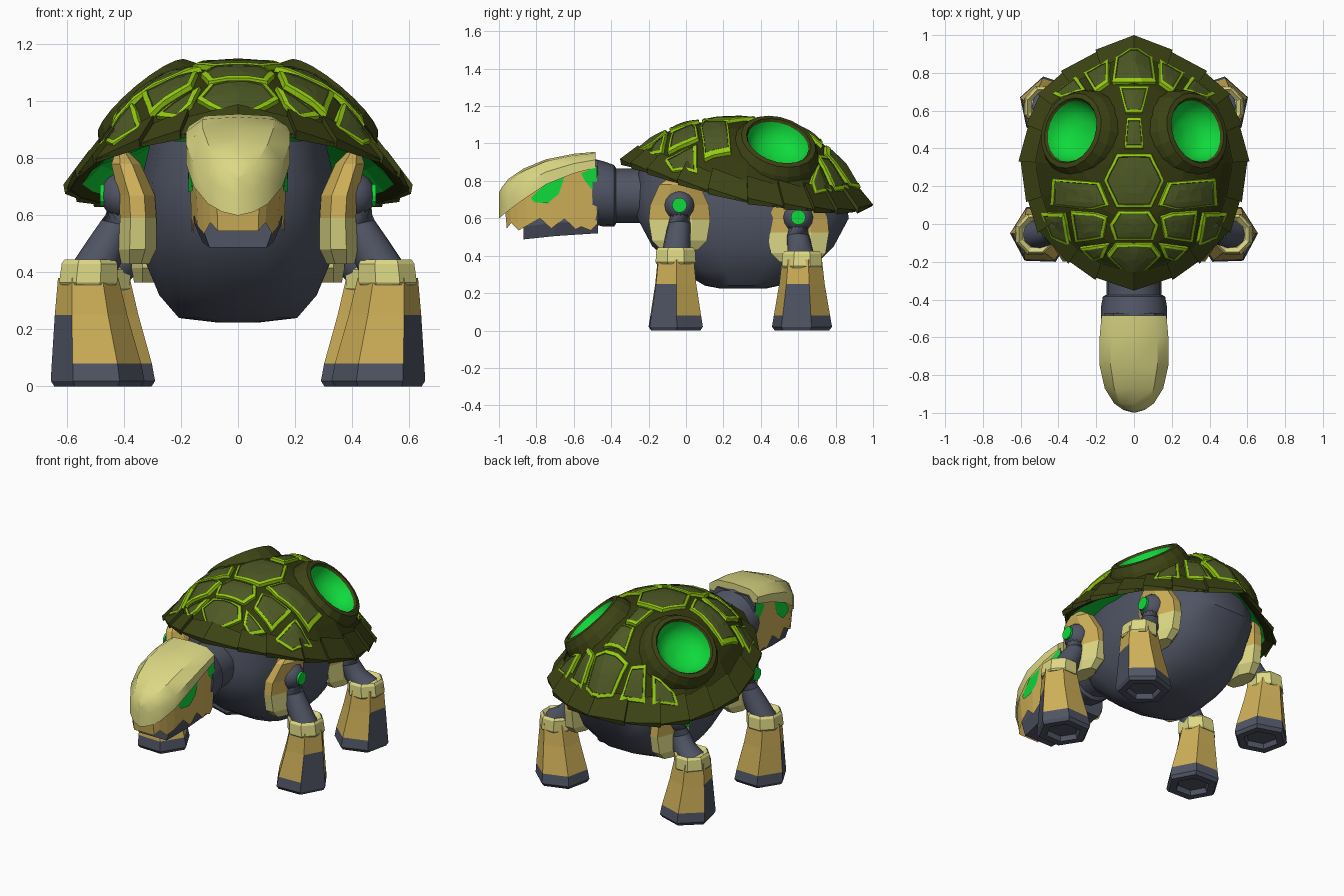
import bpy, bmesh, math
from math import sin, cos, pi, radians
from mathutils import Vector
from mathutils.bvhtree import BVHTree

if "Cube" in bpy.data.objects:
    bpy.data.objects.remove(bpy.data.objects["Cube"])


def material(name, r, g, b):
    m = bpy.data.materials.new(name)
    m.use_nodes = True
    m.diffuse_color = (r, g, b, 1)
    m.node_tree.nodes["Principled BSDF"].inputs["Base Color"].default_value = (r, g, b, 1)
    return m


DARK = material("dark_olive", .034, .041, .005)
RIM = material("rim_olive", .046, .056, .007)
OLIVE = material("plate_olive", .075, .1, .018)
LIME = material("lime", .3, .6, .005)
GREEN = material("bright_green", .005, .7, .045)
GRAY = material("slate_gray", .08, .09, .127)
TAN = material("tan", .62, .432, .098)
PALE = material("pale_yellow", .72, .69, .235)


def interp(table, t):
    """Linear lookup in a list of (key, value), keys ascending."""
    for (a, u), (b, v) in zip(table, table[1:]):
        if t <= b:
            return u + (v - u) * max(0, (t - a) / (b - a))
    return table[-1][1]


def build(name, verts, faces, mats, pick=None, smooth=False):
    """Make an object; pick(face) gives the material slot."""
    bm = bmesh.new()
    vs = [bm.verts.new(v) for v in verts]
    for f in faces:
        bm.faces.new([vs[i] for i in f])
    bmesh.ops.recalc_face_normals(bm, faces=bm.faces)
    bm.faces.ensure_lookup_table()
    if pick:
        for f in bm.faces:
            f.material_index = pick(f)
    me = bpy.data.meshes.new(name)
    bm.to_mesh(me)
    bm.free()
    for m in mats:
        me.materials.append(m)
    ob = bpy.data.objects.new(name, me)
    bpy.context.collection.objects.link(ob)
    if smooth:
        bpy.ops.object.select_all(action='DESELECT')
        ob.select_set(True)
        bpy.context.view_layer.objects.active = ob
        bpy.ops.object.shade_smooth_by_angle(angle=radians(32))
    return ob


def loft(name, rings, mats, bands=None, pick=None, caps=True, closed=True, smooth=False):
    """Skin a row of rings; bands gives one material slot per strip."""
    n = len(rings[0])
    seg = n if closed else n - 1
    faces = [(i * n + j, i * n + (j + 1) % n, (i + 1) * n + (j + 1) % n, (i + 1) * n + j)
             for i in range(len(rings) - 1) for j in range(seg)]
    if caps:
        faces += [tuple(range(n)), tuple(range((len(rings) - 1) * n, len(rings) * n))]
    if bands:
        def pick(f):
            k = f.index // seg
            return bands[k] if k < len(bands) else bands[0 if f.index == len(faces) - 2 else -1]
    verts = [v for r in rings for v in r]
    return build(name, verts, faces, mats, pick, smooth)


def circle(c, axis, r, n=12):
    q = Vector(axis).to_track_quat('Z', 'Y')
    return [Vector(c) + q @ Vector((r * cos(2 * pi * k / n), r * sin(2 * pi * k / n), 0)) for k in range(n)]


def ngon(cx, cy, z, rx, ry, n=8, turn=0):
    """Flat ring whose first side faces the angle turn."""
    angles = [turn + 2 * pi * (k + .5) / n for k in range(n)]
    return [(cx + rx * cos(a) * 1.06, cy + ry * sin(a) * 1.06, z) for a in angles]


# Shell dome with a green underside
half = [(0, -.34), (.2, -.285), (.34, -.2), (.5, -.04), (.56, .12), (.6, .33),
        (.56, .52), (.5, .68), (.38, .8), (.2, .91), (0, 1)]
outline = half + [(-x, y) for x, y in half[-2:0:-1]]
rim_z = [(-.34, .9), (-.2, .85), (0, .78), (.2, .72), (.33, .69), (.6, .65), (.88, .63), (1, .67)]
rise = [(0, 1), (.2, .98), (.45, .88), (.56, .78), (.67, .65), (.78, .45), (.86, .25), (1, 0)]


def dome(p, s, lift=0, under=None):
    z = interp(rim_z, p[1])
    z += (.88 - z) * under if under is not None else (1.13 - z) * interp(rise, s)
    return Vector((p[0] * s, .3 + (p[1] - .3) * s, z + lift))


levels = [.03, .2, .45, .56, .67, .78, .86, .93, 1]
rings = [[dome(p, s) for p in outline] for s in levels]
rings += [[dome(p, s, under=u) for p in outline] for s, u in ((.97, 0), (.91, .1), (.8, .45), (.4, 1), (.05, 1))]
shell = loft("shell", rings, [DARK, GREEN], bands=[0] * 10 + [1] * 3)
tree = BVHTree.FromPolygons([v.co.copy() for v in shell.data.vertices],
                            [tuple(p.vertices) for p in shell.data.polygons])

# Overlapping rim plates
for side, tag in ((1, "left"), (-1, "right")):
    for k, (a, b) in enumerate(zip(half, half[1:])):
        ends = []
        for p, up, out in ((a, .036, 1.02), (b, .008, 1)):
            p = (p[0] * side, p[1])
            ends.append([dome(p, .87, -.01), dome(p, .87, up), dome(p, out, up * .5), dome(p, out - .01, -.015)])
        loft(f"rim_plate_{tag}_{k}", ends, [RIM])


# Raised shell plates with lime borders
def scute(name, pts):
    pts = [Vector(p) for p in pts]
    c = sum(pts, Vector((0, 0))) / len(pts)
    edge = [a.lerp(b, t / 3) for a, b in zip(pts, pts[1:] + pts[:1]) for t in range(3)]
    inset = 1 - .016 / (sum((p - c).length for p in edge) / len(edge))

    def drop(p, h):
        hit, n, _, _ = tree.ray_cast(Vector((p.x, p.y, 3)), Vector((0, 0, -1)))
        return hit + n * h if hit else Vector((p.x, p.y, .9))
    rows = [[drop(c.lerp(p, s), h) for p in edge]
            for s, h in ((1.05, -.01), (1, .018), (inset, .022), (inset - .02, .018), (.45, .02), (.02, .02))]
    loft(name, rows, [LIME, OLIVE], bands=[0, 0, 1, 1, 1])


centre = [[(.09, .37), (.155, .23), (.09, .09)], [(.08, .07), (.125, 0), (.1, -.08)],
          [(.095, -.1), (.14, -.16), (.01, -.28)], [(.035, .56), (.05, .4)],
          [(.075, .72), (.042, .585)], [(.015, .92), (.09, .87), (.11, .74)]]
for k, pts in enumerate(centre):
    scute(f"centre_plate_{k}", pts + [(-x, y) for x, y in reversed(pts)])
flank = [[(.18, .22), (.42, .24), (.43, .1), (.22, .08), (.13, .1)],
         [(.14, .04), (.2, .06), (.33, .07), (.3, -.09), (.16, -.07)],
         [(.13, -.1), (.28, -.12), (.21, -.19), (.16, -.17)],
         [(.36, .06), (.48, .06), (.43, -.07), (.33, -.11)],
         [(.13, .86), (.26, .79), (.2, .69), (.13, .74)],
         [(.3, .77), (.42, .68), (.38, .66), (.25, .7)]]
for side, tag in ((1, "left"), (-1, "right")):
    for k, pts in enumerate(flank):
        scute(f"flank_plate_{tag}_{k}", [(x * side, y) for x, y in pts])

    # Crater: cut the dome, then add ring and bowl
    axis = Vector((.63 * side, .24, .74)).normalized()
    mid = Vector((.327 * side, .492, 1.003))

    def turned(profile):
        return [circle(mid + axis * h, axis, r, 20) for r, h in profile]
    cutter = loft("crater_cutter", turned([(.2, .15), (.19, 0), (.175, -.05), (.14, -.09), (.07, -.11)]), [GREEN])
    cutter.hide_render = True
    mod = shell.modifiers.new("crater", 'BOOLEAN')
    mod.operation, mod.solver, mod.object = 'DIFFERENCE', 'EXACT', cutter
    bpy.context.view_layer.objects.active = shell
    bpy.ops.object.modifier_apply(modifier="crater")
    bpy.data.objects.remove(cutter)
    loft(f"crater_ring_{tag}", turned([(.25, -.1), (.232, -.035), (.205, .01), (.178, .015), (.168, 0)]),
         [RIM], caps=False)
    loft(f"crater_bowl_{tag}", turned([(.172, .006), (.16, -.03), (.125, -.075), (.07, -.1), (.01, -.105)]),
         [GREEN], caps=False, smooth=True)

# Body: stacked rounded slices (z, front y, back y, half width)
slices = [(.225, .18, .43, .08), (.24, .1, .5, .21), (.32, -.03, .66, .28), (.45, -.18, .79, .335),
          (.6, -.26, .87, .35), (.72, -.27, .85, .345), (.86, -.25, .74, .31)]


def soft(v):
    return math.copysign(abs(v) ** .75, v)


loft("body", [[(w * soft(cos(pi * (k + .5) / 8)), (a + b) / 2 + (b - a) / 2 * soft(sin(pi * (k + .5) / 8)) / .985, z)
               for k in range(16)] for z, a, b, w in slices], [GRAY], smooth=True)

# Neck and collar
loft("neck", [circle((0, y, .72), (0, 1, 0), r, 16) for y, r in ((-.2, .145), (-.4, .145))], [GRAY], smooth=True)
loft("collar", [circle((0, y, z), (0, 1, 0), r, 16) for y, z, r in
                ((-.375, .72, .15), (-.385, .72, .165), (-.44, .73, .175), (-.5, .745, .175))], [GRAY], smooth=True)

# Head core and jaw (y, bottom, top, half width)
loft("jaw", [[(-w * .8, y, a), (w * .8, y, a), (w, y, a + .07), (w, y, b - .06), (w * .7, y, b), (-w * .7, y, b),
              (-w, y, b - .06), (-w, y, a + .07)] for y, a, b, w in
             ((-.47, .52, .91, .155), (-.7, .505, .88, .155), (-.87, .487, .76, .125))], [GRAY])

# Helmet (y, top, bottom, half width)
crest = [(-.999, .74, .6, .004), (-.985, .765, .612, .055), (-.95, .81, .64, .105), (-.87, .865, .7, .155),
         (-.75, .915, .78, .182), (-.6, .945, .84, .182), (-.485, .955, .87, .172)]
bow = [(-1, 0), (-1, .5), (-.68, .92), (0, 1), (.68, .92), (1, .5), (1, 0)]
loft("helmet", [[(w * u, y, b + (t - b) * v) for u, v in bow] for y, t, b, w in crest],
     [PALE], closed=False, smooth=True)
edge_z = [(y, b) for y, t, b, w in crest]
edge_x = [(y, w) for y, t, b, w in crest]

# Toothed face mask wrapped round the head
teeth = [(-.485, .57), (-.52, .535), (-.57, .555), (-.6, .54), (-.66, .6), (-.73, .545), (-.79, .6),
         (-.86, .56), (-.905, .535), (-.945, .575), (-.968, .545)]
path = [(.94 * interp(edge_x, y), y, z) for y, z in teeth]
path += [(-x, y, z) for x, y, z in reversed(path)]
loft("face_mask", [[(x, y, interp(edge_z, y) + .03) for x, y, z in path],
                   [(x * .95, y + .01, z) for x, y, z in path]], [TAN], caps=False, closed=False)

# Eyes and rear head lights as thin plates
for side, tag in ((1, "left"), (-1, "right")):
    for name, pts in (("eye", [(-.83, .71), (-.81, .685), (-.74, .68), (-.68, .73), (-.65, .82), (-.75, .785)]),
                      ("head_light", [(-.56, .84), (-.54, .8), (-.475, .72), (-.475, .88)])):
        build(f"{name}_{tag}", [(side * (.94 * interp(edge_x, y) + .002), y, z) for y, z in pts],
              [tuple(range(len(pts)))], [GREEN])

# Legs: (name, hip y, hip z, x shift, boot y, boot turn, cuff drop)
for end, hy, hz, dx, by, turn, drop in (("front", -.035, .67, 0, -.055, -28, 0),
                                        ("rear", .6, .605, -.045, .62, -12, .02)):
    for side, tag in ((1, "left"), (-1, "right")):
        label = f"{end}_{tag}"

        def X(x):
            return side * (x + dx)
        guard = [(.15, .05, .38, .43), (.11, .11, .34, .445), (0, .16, .29, .42), (-.08, .168, .285, .415),
                 (-.19, .15, .285, .42), (-.24, .1, .31, .41)]
        loft(f"hip_guard_{label}", [ngon(X((a + b) / 2), hy, hz + z, (b - a) / 2, w) for z, w, a, b in guard],
             [TAN, PALE], bands=[0, 0, 0, 1, 1])
        # Hip joint, bent upper leg and light
        hip = Vector((X(.4), hy, hz))
        loft(f"hip_joint_{label}", [circle(hip + Vector((0, 0, .082 * sin(a))), (0, 0, 1), .082 * cos(a) + .001)
                                    for a in (radians(-90 + 22.5 * k) for k in range(9))], [GRAY], smooth=True)
        bend = [(.41, hy, hz, .065), (.42, hy, hz - .1, .06), (.455, (hy + by) / 2, hz - .17, .068),
                (.52, by, .38, .08)]
        loft(f"upper_leg_{label}", [circle((X(x), y, z), (side * k * .22, 0, -1), r)
                                    for k, (x, y, z, r) in enumerate(bend)], [GRAY], smooth=True)
        loft(f"hip_light_{label}", [circle((X(x), hy, hz), (1, 0, 0), .04) for x in (.45, .484)], [GREEN])
        # Flared boot with a recessed sole
        boot = [(.03, .492, .09, .085), (0, .492, .1, .095), (0, .492, .143, .14), (.02, .492, .155, .155),
                (.08, .496, .148, .145), (.25, .515, .12, .117), (.38, .525, .1, .103)]
        facing = radians(turn) if side > 0 else pi - radians(turn)
        outward = Vector((cos(facing), sin(facing), 0))

        def boot_colour(f):
            z = f.calc_center_median().z
            return int(not (z < .075 or (z < .25 and f.normal.dot(outward) > .75)))
        loft(f"boot_{label}", [ngon(X(x), by, z, rx, ry, 6, facing) for z, x, rx, ry in boot],
             [GRAY, TAN], pick=boot_colour)
        cuff = [(.355, .525, .098, .104), (.365, .525, .104, .11), (.43, .52, .1, .106), (.445, .52, .09, .094),
                (.42, .52, .07, .07)]
        loft(f"cuff_{label}", [ngon(X(x), by, z - drop, rx, ry) for z, x, rx, ry in cuff], [PALE])
